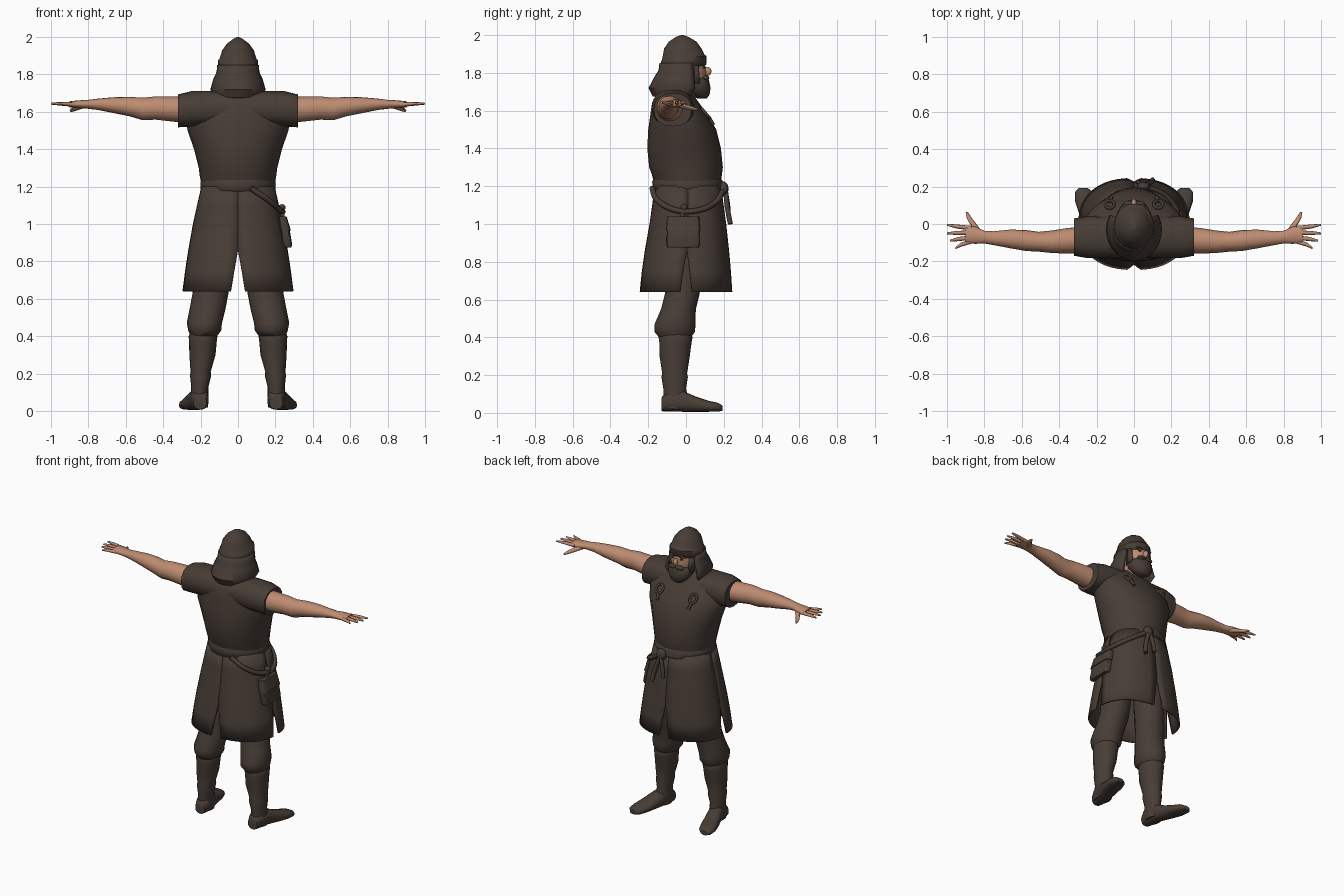
import bpy
import bmesh
import math
from mathutils import Vector

cube = bpy.data.objects.get("Cube")
if cube:
    bpy.data.objects.remove(cube, do_unlink=True)


def make_material(name, colour):
    material = bpy.data.materials.new(name)
    material.use_nodes = True
    material.diffuse_color = (*colour, 1)
    material.node_tree.nodes["Principled BSDF"].inputs["Base Color"].default_value = (*colour, 1)
    return material


CLOTH = make_material("dark brown cloth", (.065, .047, .037))
SKIN = make_material("tan skin", (.51, .26, .165))


def finish(name, bm, material, angle=50):
    bmesh.ops.recalc_face_normals(bm, faces=bm.faces)
    mesh = bpy.data.meshes.new(name)
    bm.to_mesh(mesh)
    bm.free()
    mesh.materials.append(material)
    obj = bpy.data.objects.new(name, mesh)
    bpy.context.collection.objects.link(obj)
    bpy.ops.object.select_all(action="DESELECT")
    obj.select_set(True)
    bpy.context.view_layer.objects.active = obj
    bpy.ops.object.shade_smooth_by_angle(angle=math.radians(angle))
    return obj


def ring_point(axis, section, angle, side, power=1):
    """Section = position on the axis, two centre values, two radii."""
    t, cu, cv, ru, rv = section
    c, s = math.cos(angle), math.sin(angle)
    u = cu + ru * math.copysign(abs(c) ** power, c)
    v = cv + rv * math.copysign(abs(s) ** power, s)
    x, y, z = {"x": (t, u, v), "y": (u, t, v), "z": (u, v, t)}[axis]
    return Vector((x * side, y, z))


def loft(name, axis, sections, material=CLOTH, sides=16, side=1, power=1):
    bm = bmesh.new()
    rings = [[bm.verts.new(ring_point(axis, s, math.tau * i / sides, side, power))
              for i in range(sides)] for s in sections]
    for low, high in zip(rings, rings[1:]):
        for i in range(sides):
            j = (i + 1) % sides
            bm.faces.new((low[i], low[j], high[j], high[i]))
    bm.faces.new(rings[0])
    bm.faces.new(rings[-1])
    return finish(name, bm, material)


def panel(name, sections, start, end, gaps, thickness, power=1, steps=10):
    """Open curved sheet around z, its edges drawn in by a gap per section."""
    bm = bmesh.new()
    rows = []
    for section, gap in zip(sections, gaps):
        a, b = start + gap, end - gap
        rows.append([bm.verts.new(ring_point("z", section, a + (b - a) * i / steps, 1, power))
                     for i in range(steps + 1)])
    for low, high in zip(rows, rows[1:]):
        for i in range(steps):
            bm.faces.new((low[i], low[i + 1], high[i + 1], high[i]))
    obj = finish(name, bm, CLOTH)
    shell = obj.modifiers.new("thickness", "SOLIDIFY")
    shell.thickness = thickness
    shell.offset = 0
    return obj


def ball(name, centre, size, material=CLOTH):
    bm = bmesh.new()
    bmesh.ops.create_uvsphere(bm, u_segments=12, v_segments=8, radius=1)
    for v in bm.verts:
        v.co = Vector(a * b for a, b in zip(v.co, size)) + Vector(centre)
    return finish(name, bm, material)


def cord(name, points, radius, cyclic=False):
    curve = bpy.data.curves.new(name, "CURVE")
    curve.dimensions = "3D"
    curve.bevel_depth = radius
    curve.bevel_resolution = 2
    curve.resolution_u = 6
    curve.use_fill_caps = True
    spline = curve.splines.new("BEZIER")
    spline.bezier_points.add(len(points) - 1)
    for knot, co in zip(spline.bezier_points, points):
        knot.co = co
        knot.handle_left_type = knot.handle_right_type = "AUTO"
    spline.use_cyclic_u = cyclic
    curve.materials.append(CLOTH)
    obj = bpy.data.objects.new(name, curve)
    bpy.context.collection.objects.link(obj)
    return obj


# Tunic body, sleeves and belt
loft("tunic_body", "z", [
    (1.18, 0, .01, .19, .17), (1.26, 0, .005, .205, .185), (1.3, 0, 0, .21, .195),
    (1.4, 0, -.01, .235, .195), (1.5, 0, -.02, .27, .18), (1.57, 0, -.035, .28, .155),
    (1.64, 0, -.055, .26, .125), (1.69, 0, -.06, .19, .095), (1.72, 0, -.05, .08, .07)], sides=24)
loft("tunic_shoulders", "x", [
    (-.32, -.07, 1.605, .1, .088), (-.25, -.07, 1.615, .112, .095), (0, -.065, 1.62, .115, .09),
    (.25, -.07, 1.615, .112, .095), (.32, -.07, 1.605, .1, .088)], power=.85)
loft("belt", "z", [(1.165, 0, .01, .185, .17), (1.18, 0, .01, .2, .187), (1.225, 0, .008, .2, .187),
                   (1.245, 0, .005, .185, .175)], sides=24)

# Skirt of four panels parted by front, back and side slits
skirt = [(1.2, 0, .01, .19, .17), (1.1, 0, .01, .213, .183), (1, 0, .01, .235, .197),
         (.86, 0, .005, .26, .217), (.75, 0, .002, .277, .23), (.64, 0, 0, .292, .24)]
slits = (0, 0, 0, 0, .045, .09)
for i, name in enumerate(("front_left", "front_right", "back_right", "back_left")):
    panel("skirt_" + name, skirt, i * math.pi / 2, (i + 1) * math.pi / 2, slits, .012, power=.85)

# Head: face, hair, cap and beard
loft("face", "z", [(1.64, 0, -.03, .06, .06), (1.71, 0, 0, .065, .08), (1.76, 0, .005, .08, .1),
                   (1.81, 0, 0, .09, .108), (1.87, 0, -.01, .09, .105)], SKIN)
panel("hair", [(1.85, 0, -.02, .1, .11), (1.81, 0, -.02, .104, .115), (1.77, 0, -.025, .122, .135),
               (1.72, 0, -.03, .137, .157), (1.685, 0, -.035, .118, .135), (1.68, 0, -.03, .07, .08)],
      math.pi * .84, math.pi * 2.16, (0, 0, 0, 0, .05, .1), .022, steps=18)
cap = loft("cap", "z", [(1.825, 0, -.015, .1, .112), (1.835, 0, -.013, .108, .122), (1.875, 0, -.012, .106, .122),
                        (1.88, 0, -.014, .1, .115), (1.93, 0, -.017, .084, .1), (1.965, 0, -.018, .058, .075),
                        (1.99, 0, -.02, .025, .035), (2, 0, -.02, .006, .008)], sides=18)
for v in cap.data.vertices:
    if v.co.z < 1.9:
        v.co.z += .12 * (v.co.y + .02)
loft("beard", "z", [(1.665, 0, .085, .03, .025), (1.685, 0, .075, .06, .05), (1.72, 0, .06, .082, .07),
                    (1.755, 0, .055, .085, .068), (1.772, 0, .065, .06, .052)])
ball("nose", (0, .113, 1.808), (.014, .022, .024), SKIN)
for side, label in ((1, "left"), (-1, "right")):
    ball(label + "_moustache", (side * .025, .106, 1.773), (.034, .018, .014))
    ball(label + "_eyebrow", (side * .036, .094, 1.847), (.026, .014, .008))
    ball(label + "_eye", (side * .033, .096, 1.828), (.012, .007, .005))
    panel(label + "_sideburn", [(1.84, side * .078, .045, .014, .022), (1.74, side * .074, .045, .016, .03)],
          0, math.tau, (0, 0), .004)

for side, label in ((1, "left"), (-1, "right")):
    # Bare arm, hand and fingers
    loft(label + "_arm", "x", [
        (.28, -.085, 1.61, .07, .07), (.36, -.09, 1.615, .068, .066), (.44, -.095, 1.62, .06, .062),
        (.51, -.095, 1.615, .053, .06), (.58, -.088, 1.628, .056, .052), (.66, -.08, 1.635, .05, .043),
        (.75, -.076, 1.64, .037, .03), (.8, -.07, 1.64, .034, .024), (.85, -.06, 1.64, .046, .021),
        (.9, -.058, 1.64, .045, .016)], SKIN, side=side)
    for finger, y, tip_x, tip_y in (("index", -.022, 1, -.004), ("middle", -.046, 1, -.05),
                                    ("ring", -.072, .985, -.09), ("little", -.093, .955, -.13)):
        loft(f"{label}_{finger}_finger", "x", [
            (.87, y, 1.638, .012, .012), ((.9 + tip_x) / 2, (y + tip_y) / 2, 1.643, .011, .01),
            (tip_x, tip_y, 1.643, .005, .005)], SKIN, sides=8, side=side)
    loft(label + "_thumb", "y", [(-.06, .82, 1.635, .02, .015), (-.015, .85, 1.625, .019, .014),
                                 (.03, .88, 1.612, .014, .011), (.063, .894, 1.605, .006, .006)],
         SKIN, sides=8, side=side)

    # Trousers gathered over the boots
    loft(label + "_trouser_leg", "z", [
        (1, .12, 0, .085, .1), (.8, .13, -.01, .095, .1), (.63, .147, -.02, .096, .092),
        (.55, .162, -.04, .096, .092), (.47, .18, -.058, .094, .108), (.43, .178, -.06, .088, .108),
        (.4, .183, -.058, .07, .085)], side=side)
    loft(label + "_boot", "z", [
        (.42, .186, -.055, .07, .08), (.4, .187, -.055, .077, .09), (.37, .188, -.056, .074, .085),
        (.3, .19, -.06, .07, .08), (.21, .2, -.06, .054, .066), (.19, .2, -.06, .057, .07),
        (.13, .204, -.06, .046, .06), (.08, .206, -.055, .049, .065), (.02, .207, -.055, .047, .065)], side=side)
    loft(label + "_foot", "y", [
        (-.13, .203, .045, .035, .036), (-.1, .204, .06, .047, .053), (-.02, .214, .062, .05, .056),
        (.05, .237, .046, .055, .041), (.12, .257, .035, .058, .029), (.17, .268, .03, .048, .023),
        (.193, .272, .025, .024, .014)], side=side, power=.8)

    # Ring brooch with a hanging tab on the chest
    ring = [(side * .13 + .024 * math.cos(a), .105 - .02 * math.sin(a), 1.585 + .024 * math.sin(a))
            for a in (math.tau * i / 8 for i in range(8))]
    cord(label + "_brooch", ring, .008, True)
    cord(label + "_brooch_tab", [(side * .13, .122, 1.565), (side * .12, .145, 1.525)], .01)

# Hip strap, belt knot and hanging tails
cord("hip_strap", [(.07, -.18, 1.19), (.16, -.155, 1.13), (.225, -.06, 1.075), (.235, .05, 1.07),
                   (.17, .15, 1.11), (.06, .2, 1.18)], .015)
ball("belt_knot", (.05, .2, 1.185), (.036, .025, .04))
cord("left_tail", [(.055, .21, 1.17), (.085, .22, 1.08), (.1, .235, 1.0)], .014)
cord("right_tail", [(.045, .21, 1.17), (.025, .222, 1.09), (.02, .225, 1.04)], .013)

# Pouch with flap and toggle
pouch = loft("pouch", "z", [(.875, .267, -.015, .018, .082), (.89, .264, -.015, .026, .088),
                            (.97, .25, -.015, .026, .086), (1.035, .235, -.015, .02, .08)], power=.45)
loft("pouch_flap", "z", [(.965, .253, -.015, .03, .091), (1.04, .236, -.015, .024, .085)], power=.45)
cord("pouch_loop", [(.235, -.02, 1.03), (.237, -.015, 1.08)], .014)
ball("toggle", (.235, -.01, 1.088), (.02, .018, .018))
